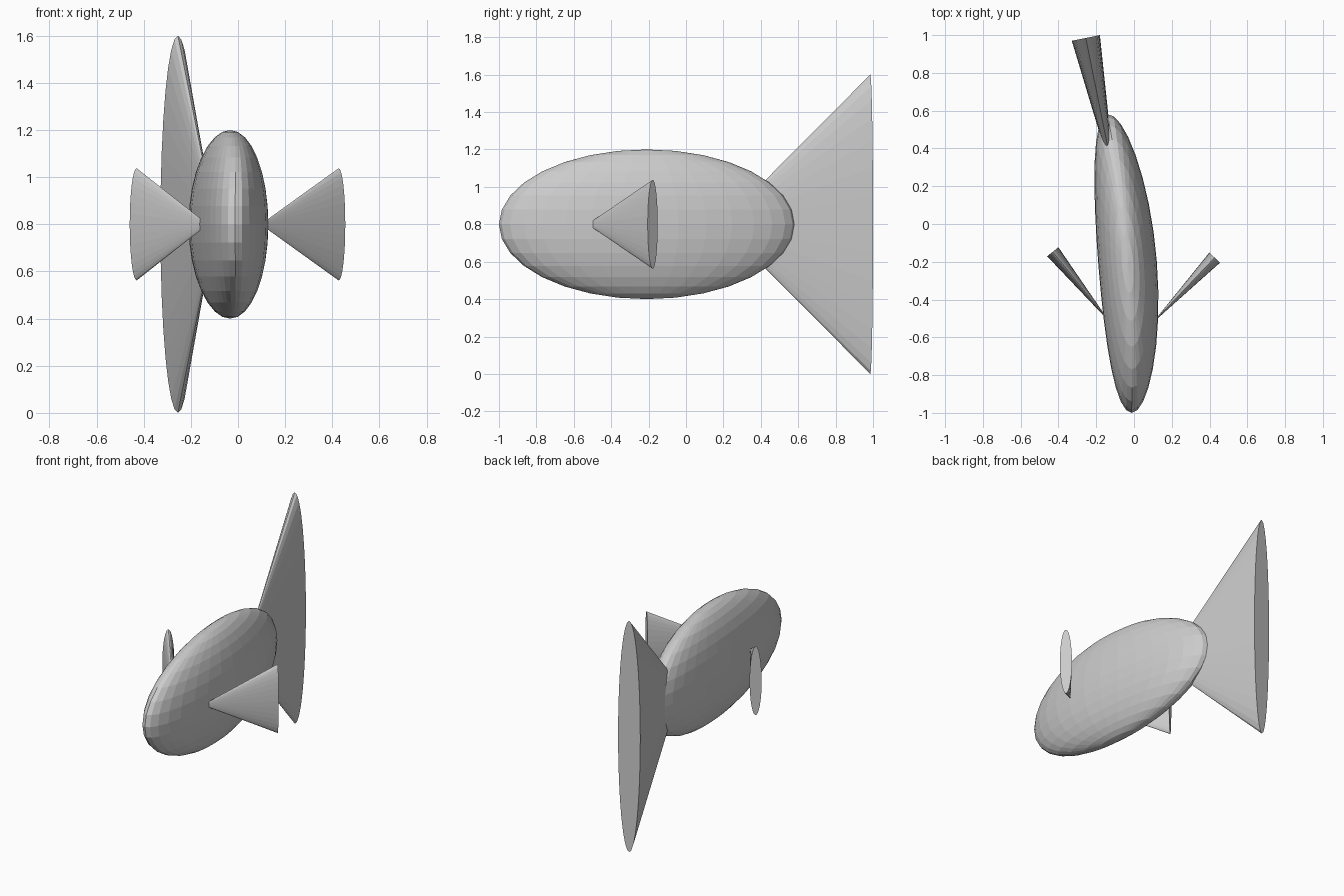
import bpy, math
from mathutils import Vector

cube = bpy.data.objects.get("Cube")
if cube:
    bpy.data.objects.remove(cube, do_unlink=True)

grey = bpy.data.materials.new("plain_grey")
grey.use_nodes = True
colour = (0.6, 0.6, 0.6, 1)
grey.diffuse_color = colour
grey.node_tree.nodes["Principled BSDF"].inputs["Base Color"].default_value = colour

MID = 0.8  # height of the fish's centre line


def spine(y):
    """Sideways offset and slope of the swimming curve."""
    t = (y + 0.8) / 1.38
    return -0.01 - 0.13 * t * t, -0.26 * t / 1.38


# Body: a narrow ellipsoid bent along the swimming curve
bpy.ops.mesh.primitive_uv_sphere_add(segments=32, ring_count=16, radius=1)
body = bpy.context.object
body.name = "body"
body.data.materials.append(grey)
for v in body.data.vertices:
    side, y, z = v.co.x * 0.155, v.co.y * 0.79 - 0.21, v.co.z * 0.4
    x, slope = spine(y)
    n = math.hypot(1, slope)
    v.co = (x + side / n, y - side * slope / n, MID + z)


def fin(name, tip, base, thickness, height):
    """Flattened cone from a tip inside the body to a wide outer end."""
    tip, base = Vector((*tip, MID)), Vector((*base, MID))
    axis = base - tip
    bpy.ops.mesh.primitive_cone_add(vertices=32, radius1=1, radius2=0, depth=1)
    ob = bpy.context.object
    ob.name = name
    ob.data.materials.append(grey)
    across = Vector((axis.y, -axis.x, 0)).normalized()
    for v in ob.data.vertices:
        p = v.co.copy()
        v.co = (tip + axis * (0.5 - p.z) + across * p.x * thickness
                + Vector((0, 0, p.y * height)))
    ob.data.flip_normals()
    ob.data.update()
    # Keep the normals pointing outwards
    bpy.ops.object.mode_set(mode='EDIT')
    bpy.ops.mesh.select_all(action='SELECT')
    bpy.ops.mesh.normals_make_consistent(inside=False)
    bpy.ops.object.mode_set(mode='OBJECT')


fin("tail_fin", (-0.095, 0.19), (-0.255, 0.985), 0.076, 0.8)
fin("left_fin", (0.096, -0.526), (0.427, -0.178), 0.039, 0.238)
fin("right_fin", (-0.128, -0.52), (-0.43, -0.147), 0.038, 0.238)
